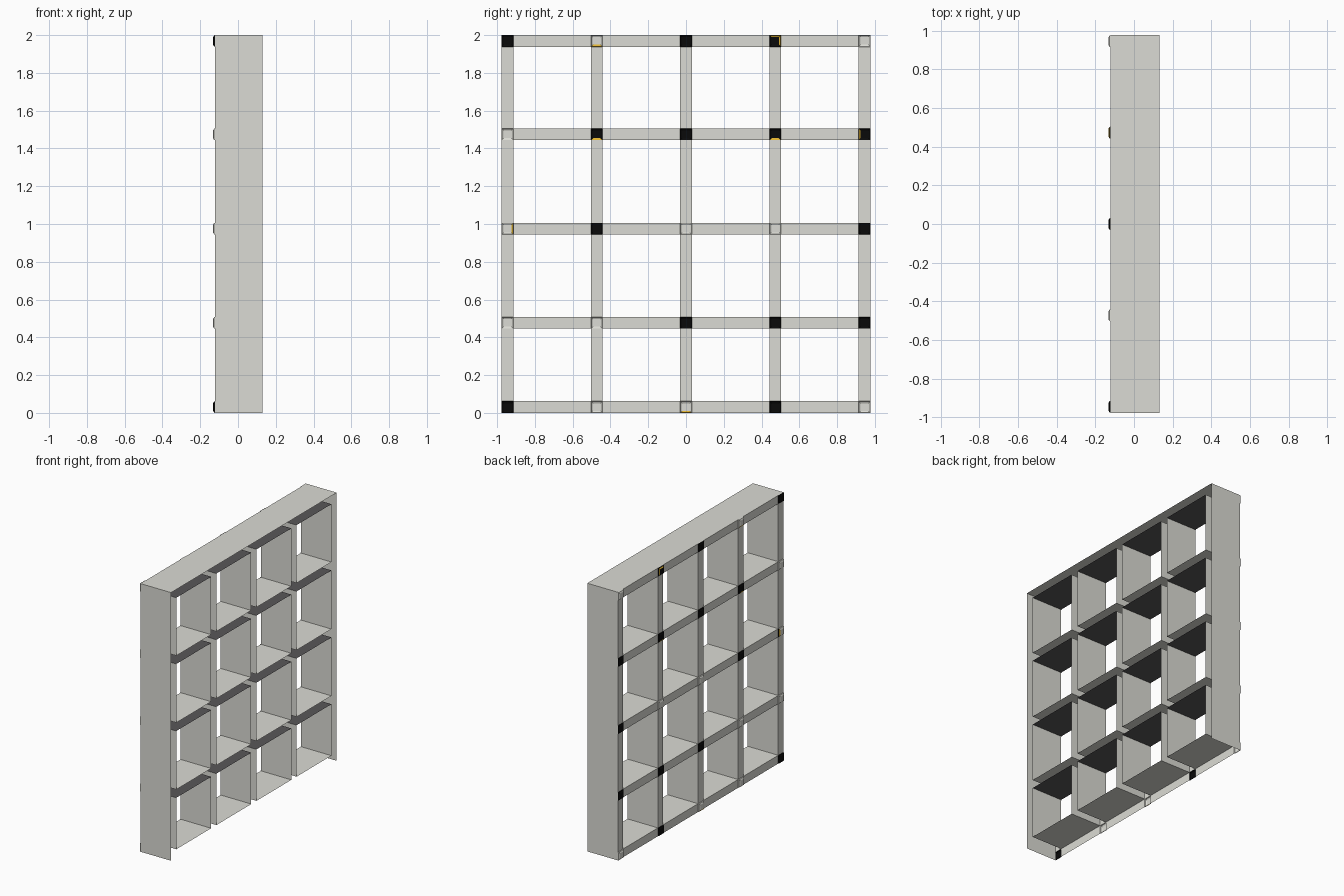
import bpy, bmesh

if "Cube" in bpy.data.objects:
    bpy.data.objects.remove(bpy.data.objects["Cube"])

XB, XF, XP = -0.121, 0.131, -0.132      # back plane, open front edge, peg tip
T = 0.031                               # half width of a bar
YC = [-0.945, -0.4725, 0.0, 0.4725, 0.945]
ZC = [T, 0.477, 0.975, 1.475, 2.0 - T]


def mat(name, rgb):
    m = bpy.data.materials.new(name)
    m.diffuse_color = (*rgb, 1)
    m.use_nodes = True
    m.node_tree.nodes["Principled BSDF"].inputs["Base Color"].default_value = m.diffuse_color
    return m


GREY = mat("warm_grey", (0.71, 0.71, 0.66))
DARK = mat("charcoal", (0.10, 0.095, 0.10))
BLACK = mat("black", (0.003, 0.003, 0.003))
GOLD = mat("gold", (0.75, 0.45, 0.03))


def finish(name, bm, mats):
    me = bpy.data.meshes.new(name)
    bm.to_mesh(me)
    bm.free()
    ob = bpy.data.objects.new(name, me)
    bpy.context.collection.objects.link(ob)
    for m in mats:
        me.materials.append(m)
    return ob


def quad(bm, *pts):
    return bm.faces.new([bm.verts.new(p) for p in pts])


def ring(x, y, z, h):
    return [(x, y - h, z - h), (x, y + h, z - h), (x, y + h, z + h), (x, y - h, z + h)]


def back_plate(bm, y0, y1, z0, z1):
    quad(bm, (XB, y0, z0), (XB, y0, z1), (XB, y1, z1), (XB, y1, z0))


# Outer casing: top and two sides, open at the front and underneath
bm = bmesh.new()
Y, Z = YC[-1] + T, 2.0
quad(bm, (XB, -Y, Z), (XF, -Y, Z), (XF, Y, Z), (XB, Y, Z))
quad(bm, (XB, -Y, 0), (XF, -Y, 0), (XF, -Y, Z), (XB, -Y, Z))
quad(bm, (XB, Y, 0), (XB, Y, Z), (XF, Y, Z), (XF, Y, 0))
finish("outer_casing", bm, [GREY])

# Cell linings: four inward-facing walls per opening, with charcoal ceilings
bm = bmesh.new()
for a, b in zip(YC, YC[1:]):
    for c, d in zip(ZC, ZC[1:]):
        y0, y1, z0, z1 = a + T, b - T, c + T, d - T
        loop = [(y0, z0), (y1, z0), (y1, z1), (y0, z1)]
        for i in range(4):
            p, q = loop[i], loop[(i + 1) % 4]
            f = quad(bm, (XB, *p), (XF, *p), (XF, *q), (XB, *q))
            f.material_index = int(i == 2)
finish("cell_linings", bm, [GREY, DARK])

# Back lattice: thin bars between the nodes
bm = bmesh.new()
for y in YC:
    for c, d in zip(ZC, ZC[1:]):
        back_plate(bm, y - T, y + T, c + T, d - T)
for z in ZC:
    for a, b in zip(YC, YC[1:]):
        back_plate(bm, a + T, b - T, z - T, z + T)
finish("back_lattice", bm, [GREY])

# Chamfered node caps; rows from bottom to top, B marks black
ROWS = ["B..B.", "..BBB", ".B..B", ".BBBB", "B.BB."]
# Gold chamfers on some caps: 0 bottom, 1 +y, 2 top, 3 -y
GOLD_EDGE = {(1, 4): [0], (3, 4): [1, 2], (1, 3): [0], (3, 3): [0],
             (4, 3): [3], (0, 2): [1], (2, 0): [0]}
for j, z in enumerate(ZC):
    for i, y in enumerate(YC):
        bm = bmesh.new()
        rings = [[bm.verts.new(p) for p in ring(x, y, z, h)]
                 for x, h in ((XB, T), (XB - 0.006, T - 0.002), (XP, T - 0.011))]
        for lo, hi in zip(rings, rings[1:]):
            for k in range(4):
                n = (k + 1) % 4
                f = bm.faces.new((lo[n], lo[k], hi[k], hi[n]))
                if k in GOLD_EDGE.get((i, j), []):
                    f.material_index = 2 if lo is rings[0] else 1
        tip = bm.faces.new(rings[-1][::-1])
        bmesh.ops.recalc_face_normals(bm, faces=bm.faces)
        if tip.normal.x > 0:
            bmesh.ops.reverse_faces(bm, faces=bm.faces)
        finish("node_cap", bm, [BLACK if ROWS[j][i] == "B" else GREY, GOLD, BLACK])
